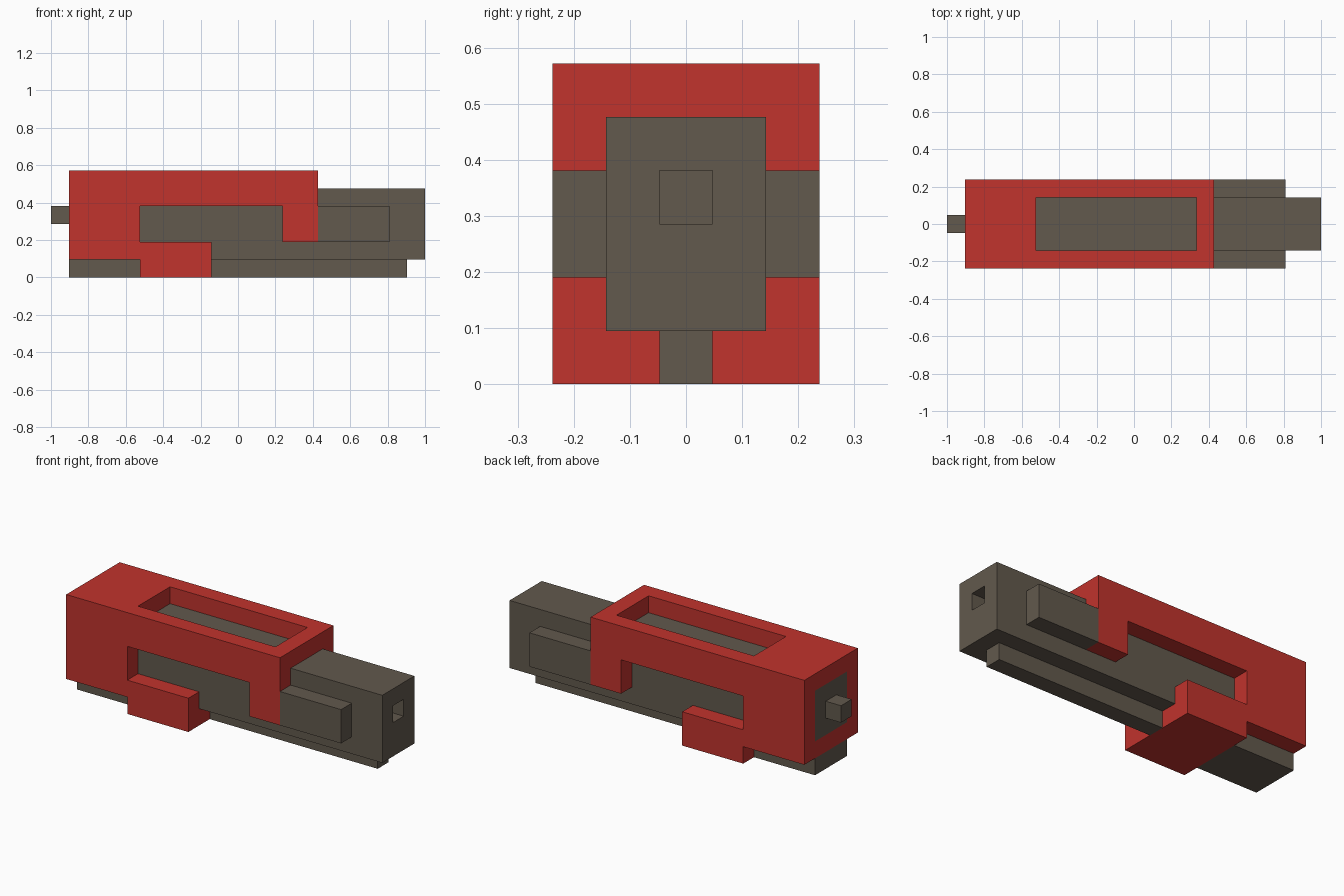
import bpy
import bmesh

U = 2 / 21  # one grid step; x counts steps from the -x end

cube = bpy.data.objects.get("Cube")
if cube:
    bpy.data.objects.remove(cube, do_unlink=True)


def material(name, rgb):
    m = bpy.data.materials.new(name)
    m.use_nodes = True
    m.diffuse_color = (*rgb, 1)
    m.node_tree.nodes["Principled BSDF"].inputs["Base Color"].default_value = (*rgb, 1)
    return m


red = material("red", (0.533, 0.033, 0.026))
grey = material("warm grey", (0.122, 0.100, 0.074))


def extrude(name, profile, y0, y1, mat):
    """Extrude an (x, z) outline, in grid steps, from y0 to y1."""
    bm = bmesh.new()
    face = bm.faces.new([bm.verts.new((x * U - 1, y0 * U, z * U)) for x, z in profile])
    geom = bmesh.ops.extrude_face_region(bm, geom=[face])["geom"]
    verts = [g for g in geom if isinstance(g, bmesh.types.BMVert)]
    bmesh.ops.translate(bm, verts=verts, vec=(0, (y1 - y0) * U, 0))
    bmesh.ops.recalc_face_normals(bm, faces=bm.faces)
    mesh = bpy.data.meshes.new(name)
    bm.to_mesh(mesh)
    bm.free()
    mesh.materials.append(mat)
    obj = bpy.data.objects.new(name, mesh)
    bpy.context.collection.objects.link(obj)
    return obj


def box(name, x, y, z, mat):
    outline = [(x[0], z[0]), (x[1], z[0]), (x[1], z[1]), (x[0], z[1])]
    return extrude(name, outline, y[0], y[1], mat)


def cut(obj, cutter):
    """Subtract a cutter from an object, then discard the cutter."""
    cutter.hide_render = True
    mod = obj.modifiers.new("cut", "BOOLEAN")
    mod.operation = "DIFFERENCE"
    mod.solver = "EXACT"
    mod.object = cutter
    bpy.context.view_layer.objects.active = obj
    bpy.ops.object.modifier_apply(modifier=mod.name)
    bpy.data.objects.remove(cutter, do_unlink=True)


# Outer shell: hooked side outline, hollowed lengthwise, open on top
shell = extrude("outer_shell", [
    (1, 1), (5, 1), (5, 0), (9, 0), (9, 2), (5, 2), (5, 4), (13, 4),
    (13, 2), (15, 2), (15, 6), (1, 6)], -2.5, 2.5, red)
cut(shell, box("cavity_cutter", (0, 16), (-1.5, 1.5), (2, 5), red))
cut(shell, box("top_opening_cutter", (5, 14), (-1.5, 1.5), (4.5, 7), red))

# Inner core with a square socket in its +x end
core = extrude("inner_core", [(1, 2), (9, 2), (9, 1), (21, 1), (21, 5), (1, 5)],
               -1.5, 1.5, grey)
cut(core, box("socket_cutter", (20, 22), (-0.5, 0.5), (3, 4), grey))

# Peg on the opposite end
box("end_peg", (0, 1), (-0.5, 0.5), (3, 4), grey)

# Side rails beyond the shell
for side, y in (("right", (-2.5, -1.5)), ("left", (1.5, 2.5))):
    box(side + "_rail", (15, 19), y, (2, 4), grey)

# Underside: wide foot and narrow keel
box("bottom_foot", (1, 5), (-1.5, 1.5), (0, 1), grey)
box("bottom_keel", (9, 20), (-0.5, 0.5), (0, 1), grey)
